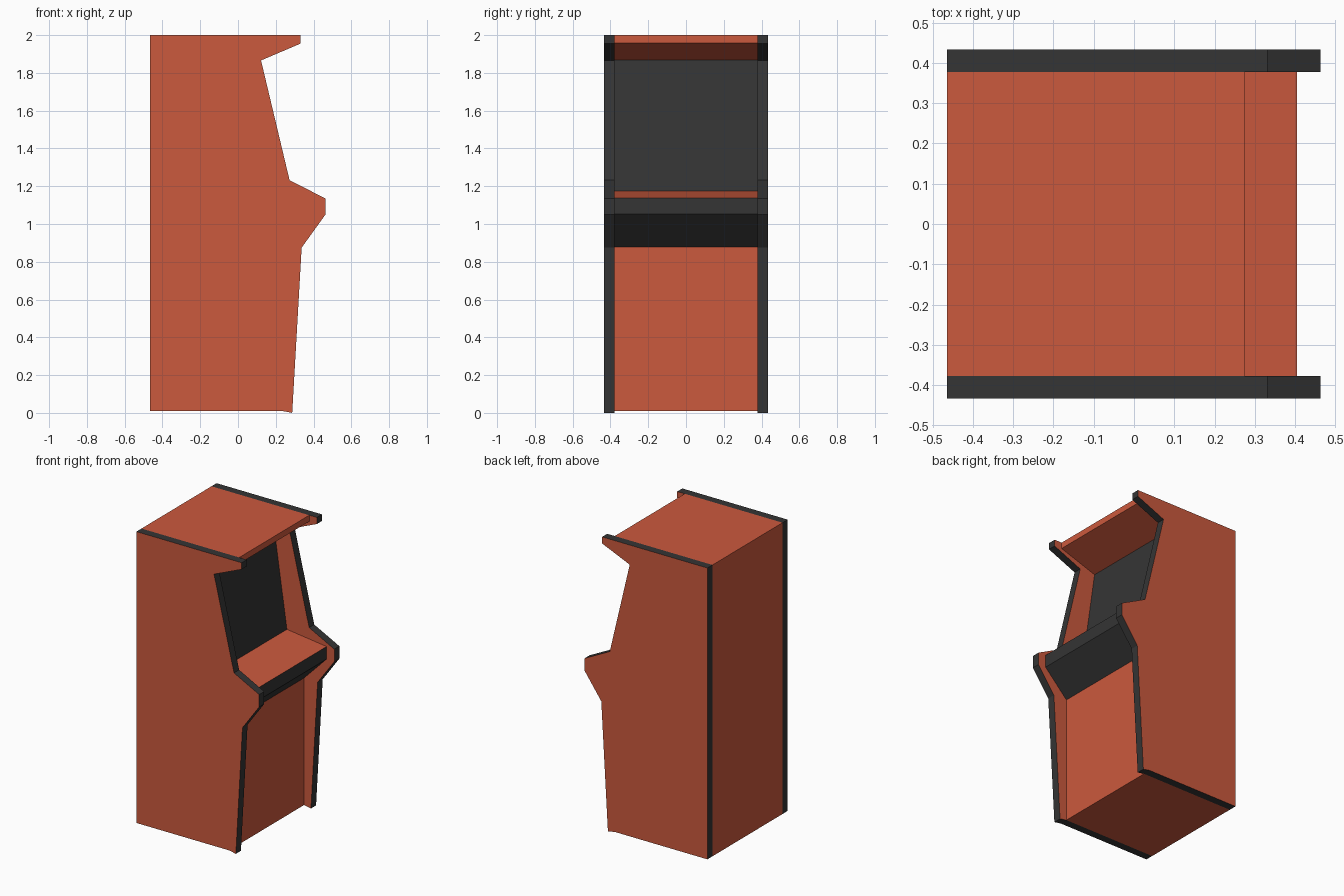
import bpy
import bmesh

if "Cube" in bpy.data.objects:
    bpy.data.objects.remove(bpy.data.objects["Cube"])

def material(name, rgb):
    mat = bpy.data.materials.new(name)
    mat.diffuse_color = (*rgb, 1)
    mat.use_nodes = True
    mat.node_tree.nodes["Principled BSDF"].inputs["Base Color"].default_value = mat.diffuse_color
    return mat

ORANGE = material("orange_paint", (0.60, 0.10, 0.047))
DARK = material("dark_trim", (0.035, 0.035, 0.035))

def prism(name, profile, y0, y1, dark_edges):
    """Extrude an (x, z) profile from y0 to y1; edges listed in dark_edges get dark faces."""
    bm = bmesh.new()
    near = [bm.verts.new((x, y0, z)) for x, z in profile]
    far = [bm.verts.new((x, y1, z)) for x, z in profile]
    bm.faces.new(near)
    bm.faces.new(far[::-1])
    n = len(profile)
    for i in range(n):
        j = (i + 1) % n
        face = bm.faces.new((near[i], far[i], far[j], near[j]))
        face.material_index = int(i in dark_edges)
    bmesh.ops.recalc_face_normals(bm, faces=bm.faces)
    mesh = bpy.data.meshes.new(name)
    bm.to_mesh(mesh)
    bm.free()
    mesh.materials.append(ORANGE)
    mesh.materials.append(DARK)
    obj = bpy.data.objects.new(name, mesh)
    bpy.context.collection.objects.link(obj)
    return obj

BACK, OUTER, INNER = -0.465, 0.433, 0.378

# Side panels: orange faces with a dark edge trim all around
side = [(BACK, 0.01), (0.235, 0.01), (0.287, 0), (0.337, 0.875), (0.463, 1.05),
        (0.463, 1.135), (0.273, 1.232), (0.122, 1.866), (0.331, 1.955),
        (0.331, 2.0), (BACK, 2.0)]
for label, y0, y1 in (("near", -OUTER, -INNER), ("far", INNER, OUTER)):
    prism("side_panel_" + label, side, y0, y1, range(len(side)))

# Cabinet body between the sides; dark panel underside, panel front and screen
body = [(BACK, 0.01), (0.235, 0.01), (0.235, 0.878), (0.405, 1.052),
        (0.405, 1.138), (0.105, 1.175), (0.005, 1.868), (0.274, 1.958),
        (0.274, 2.0), (BACK, 2.0)]
prism("cabinet_body", body, -INNER, INNER, {2, 3, 5})
